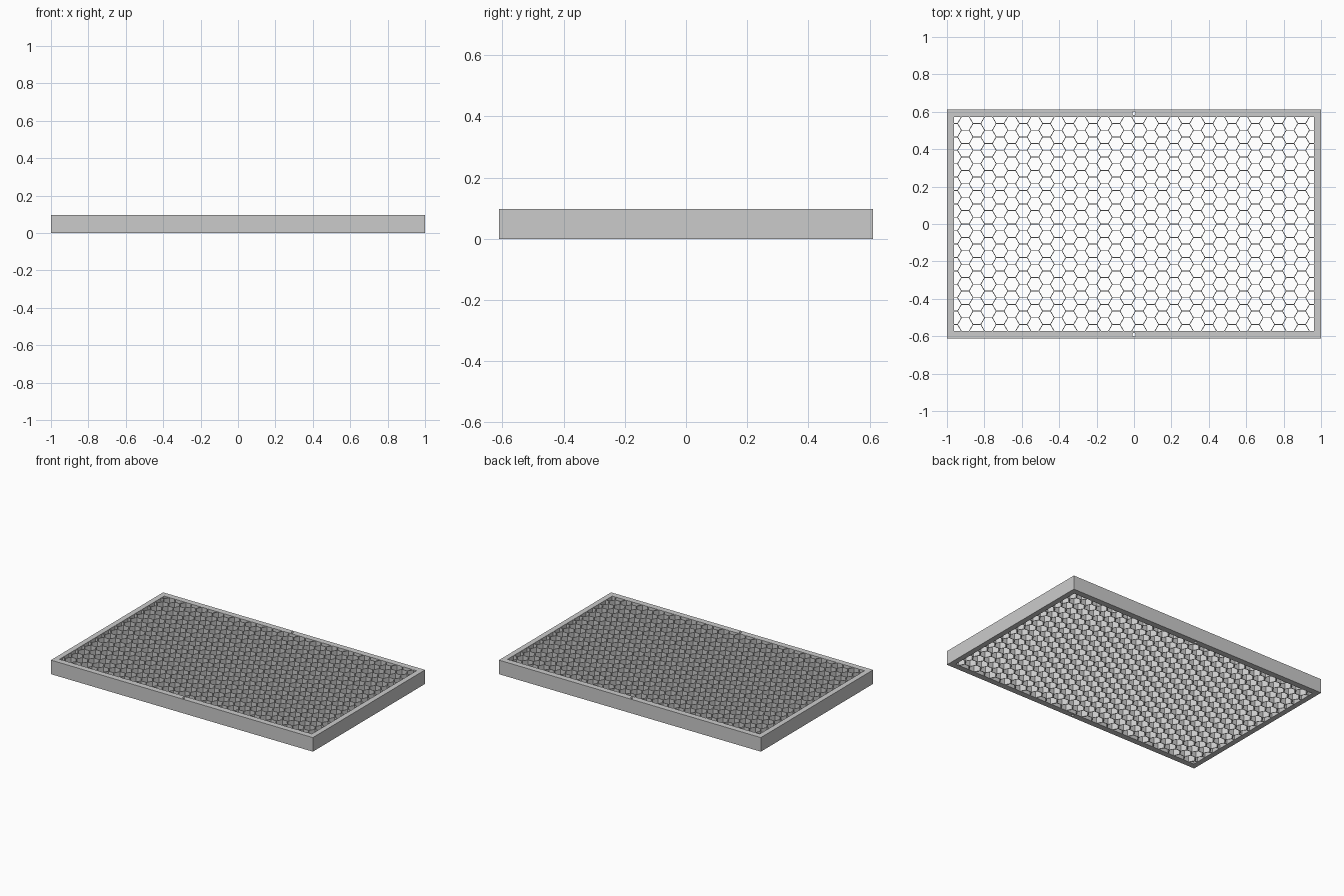
import bpy, bmesh, math
from mathutils import Vector, Matrix

if "Cube" in bpy.data.objects:
    bpy.data.objects.remove(bpy.data.objects["Cube"])

HX, HY, H = 1.0, 0.612, 0.097         # outer half sizes and height
IX, IY = 0.965, 0.573                 # inner half sizes
ROWS, COLS = 16, 31
PITCH = 2 * IY / ROWS                 # cell height
SIDE = PITCH / math.sqrt(3)           # cell edge
WALL = 0.004

grey = bpy.data.materials.new("light_grey")
grey.use_nodes = True
colour = (0.6, 0.6, 0.6, 1)
grey.diffuse_color = colour
grey.node_tree.nodes["Principled BSDF"].inputs["Base Color"].default_value = colour


def make_object(name, bm):
    bmesh.ops.recalc_face_normals(bm, faces=bm.faces)
    mesh = bpy.data.meshes.new(name)
    bm.to_mesh(mesh)
    bm.free()
    mesh.materials.append(grey)
    obj = bpy.data.objects.new(name, mesh)
    bpy.context.collection.objects.link(obj)
    return obj


def raise_sheet(bm):
    """Turn a flat sheet at z = 0 into a solid of the full height."""
    top = bmesh.ops.extrude_face_region(bm, geom=bm.faces[:], use_keep_orig=True)["geom"]
    bmesh.ops.translate(bm, vec=(0, 0, H),
                        verts=[v for v in top if isinstance(v, bmesh.types.BMVert)])


# Frame: a rectangular border, then raised
bm = bmesh.new()
corners = ((-1, -1), (1, -1), (1, 1), (-1, 1))
outer = [bm.verts.new((x * HX, y * HY, 0)) for x, y in corners]
inner = [bm.verts.new((x * IX, y * IY, 0)) for x, y in corners]
for i in range(4):
    j = (i + 1) % 4
    bm.faces.new((outer[i], outer[j], inner[j], inner[i]))
raise_sheet(bm)
frame = make_object("frame", bm)

# Screw holes through the middle of both long bars
bm = bmesh.new()
for side in (-1, 1):
    bmesh.ops.create_cone(bm, cap_ends=True, segments=16, radius1=0.009, radius2=0.009,
                          depth=3 * H, matrix=Matrix.Translation((0, side * 0.592, H / 2)))
cutter = make_object("screw_hole_cutter", bm)
cutter.hide_render = True
cutter.hide_set(True)
cut = frame.modifiers.new("screw_holes", "BOOLEAN")
cut.operation = "DIFFERENCE"
cut.solver = "EXACT"
cut.object = cutter
bpy.context.view_layer.update()
cut_mesh = bpy.data.meshes.new_from_object(frame.evaluated_get(bpy.context.evaluated_depsgraph_get()))
frame.modifiers.clear()
frame.data = cut_mesh
bpy.data.objects.remove(cutter)

# Honeycomb: hexagon sheet, trimmed to the frame, opened up and raised
bm = bmesh.new()
for col in range(-1, COLS):
    cx = -0.902 + col * 1.5 * SIDE
    for row in range(ROWS + 1):
        cy = -IY + (row + (0.5 if col % 2 == 0 else 0)) * PITCH
        bm.faces.new([bm.verts.new((cx + SIDE * math.cos(k * math.pi / 3),
                                    cy + SIDE * math.sin(k * math.pi / 3), 0)) for k in range(6)])
bmesh.ops.remove_doubles(bm, verts=bm.verts, dist=0.001)
for axis, limit in ((Vector((1, 0, 0)), IX), (Vector((0, 1, 0)), IY)):
    for sign in (-1, 1):
        bmesh.ops.bisect_plane(bm, geom=bm.verts[:] + bm.edges[:] + bm.faces[:], dist=1e-5,
                               plane_co=axis * sign * limit, plane_no=axis * sign, clear_outer=True)
slivers = [f for f in bm.faces if f.calc_area() < 1e-5]
bmesh.ops.delete(bm, geom=slivers, context="FACES")
cells = bm.faces[:]
bmesh.ops.inset_individual(bm, faces=cells, thickness=WALL / 2, use_even_offset=True)
bmesh.ops.delete(bm, geom=cells, context="FACES")
raise_sheet(bm)
make_object("honeycomb_mesh", bm)
